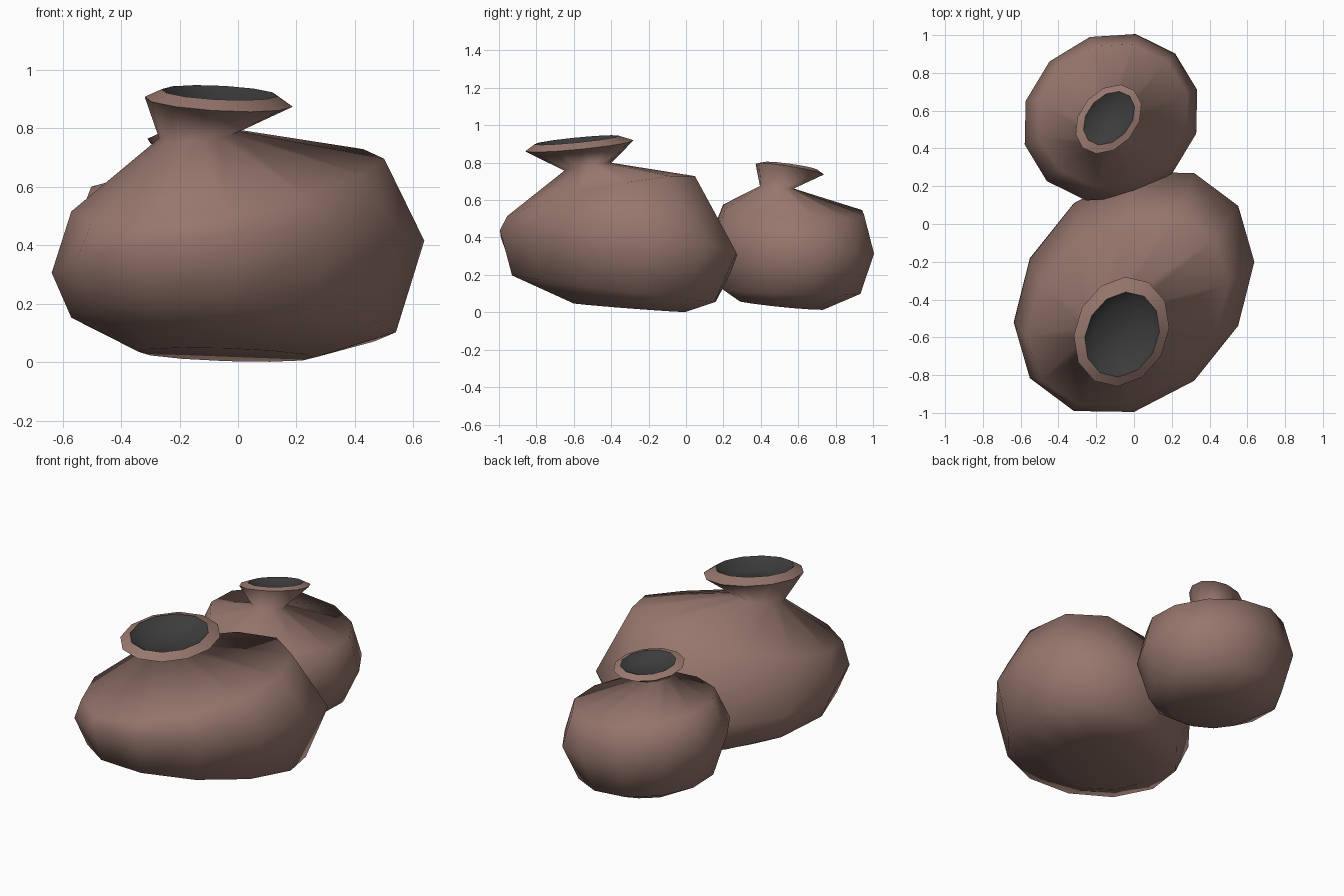
import bpy, bmesh, math
from mathutils import Vector

SIDES = 12


def material(name, color):
    m = bpy.data.materials.new(name)
    m.diffuse_color = (*color, 1)
    return m


clay = material("brown clay", (0.31, 0.185, 0.155))
dark = material("dark hollow", (0.045, 0.045, 0.045))


def make_pot(name, rings, phase):
    """Loft tilted elliptical rings (centre, half-axis u, half-axis v)
    from the base up to the lip, then down into the dark mouth."""
    bm = bmesh.new()
    loops = []
    for c, u, v in rings:
        c, u, v = Vector(c), Vector(u), Vector(v)
        loop = []
        for i in range(SIDES):
            a = phase + 2 * math.pi * i / SIDES
            loop.append(bm.verts.new(c + u * math.cos(a) + v * math.sin(a)))
        loops.append(loop)
    last = len(loops) - 2          # the final band lies inside the mouth
    for k in range(len(loops) - 1):
        lo, hi = loops[k], loops[k + 1]
        for i in range(SIDES):
            j = (i + 1) % SIDES
            f = bm.faces.new((lo[i], lo[j], hi[j], hi[i]))
            f.smooth = True
            f.material_index = 1 if k == last else 0
    bm.faces.new(loops[0][::-1]).smooth = True
    cap = bm.faces.new(loops[-1])
    cap.smooth = True
    cap.material_index = 1
    # crisp edges round the lip
    for loop in loops[-3:-1]:
        for i in range(SIDES):
            bm.edges.get((loop[i], loop[(i + 1) % SIDES])).smooth = False
    me = bpy.data.meshes.new(name)
    bm.to_mesh(me)
    bm.free()
    me.materials.append(clay)
    me.materials.append(dark)
    ob = bpy.data.objects.new(name, me)
    bpy.context.collection.objects.link(ob)
    return ob


# large leaning pot at the front
make_pot("large_pot", [
    ((-0.04, -0.30, 0.025), (0.30, 0.07, -0.01), (0.0, 0.30, -0.022)),   # base
    ((-0.015, -0.385, 0.127), (0.555, 0.13, -0.025), (0.0, 0.545, -0.07)),
    ((0.0, -0.36, 0.36), (0.637, 0.16, 0.055), (0.0, 0.635, -0.08)),     # belly
    ((-0.035, -0.455, 0.605), (0.535, 0.14, 0.09), (0.0, 0.50, 0.09)),   # shoulder
    ((-0.135, -0.525, 0.777), (0.135, 0.02, 0.012), (0.0, 0.125, 0.02)), # neck
    ((-0.066, -0.57, 0.890), (0.253, 0.02, -0.017), (0.02, 0.29, 0.03)), # lip
    ((-0.063, -0.585, 0.921), (0.198, 0.015, -0.012), (0.02, 0.225, 0.023)),
    ((-0.075, -0.57, 0.87), (0.13, 0.01, -0.01), (0.01, 0.15, 0.02)),    # mouth
], 0)

# small pot behind
make_pot("small_pot", [
    ((-0.13, 0.51, 0.038), (0.23, 0.0, -0.01), (0.0, 0.23, -0.023)),     # base
    ((-0.125, 0.56, 0.115), (0.385, 0.02, -0.02), (0.0, 0.38, -0.012)),
    ((-0.122, 0.565, 0.35), (0.47, 0.03, -0.05), (0.01, 0.448, -0.025)), # belly
    ((-0.11, 0.575, 0.548), (0.405, 0.02, -0.05), (0.0, 0.385, -0.015)), # shoulder
    ((-0.13, 0.485, 0.668), (0.085, 0.01, -0.005), (0.0, 0.09, -0.006)), # neck
    ((-0.135, 0.555, 0.765), (0.175, 0.035, 0.01), (0.02, 0.18, -0.032)),# lip
    ((-0.132, 0.56, 0.782), (0.135, 0.025, 0.008), (0.02, 0.14, -0.022)),
    ((-0.132, 0.55, 0.75), (0.085, 0.015, 0.005), (0.01, 0.09, -0.015)), # mouth
], math.radians(15))
